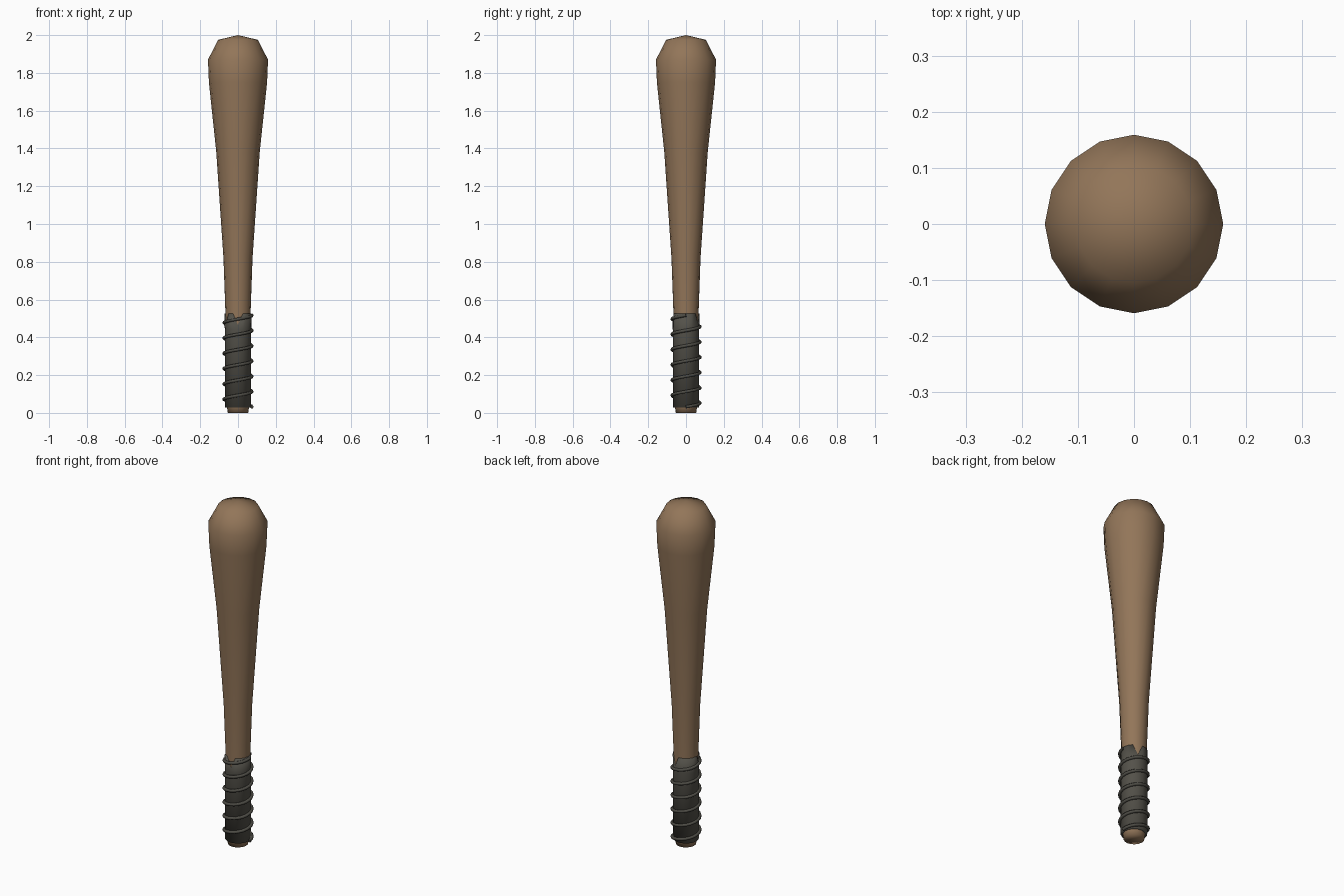
import bpy, bmesh
from math import cos, sin, pi, tau

cube = bpy.data.objects.get("Cube")
if cube:
    bpy.data.objects.remove(cube, do_unlink=True)

SIDES = 16


def material(name, colour):
    m = bpy.data.materials.new(name)
    m.use_nodes = True
    m.diffuse_color = (*colour, 1)
    m.node_tree.nodes["Principled BSDF"].inputs["Base Color"].default_value = (*colour, 1)
    return m


def finish(name, bm, mat):
    bmesh.ops.recalc_face_normals(bm, faces=bm.faces)
    for f in bm.faces:
        f.smooth = True
    mesh = bpy.data.meshes.new(name)
    bm.to_mesh(mesh)
    bm.free()
    mesh.materials.append(mat)
    obj = bpy.data.objects.new(name, mesh)
    bpy.context.collection.objects.link(obj)
    return obj


def lathe(bm, profile):
    """Stack rings of (radius, height) and return them."""
    rings = [[bm.verts.new((r * cos(tau * i / SIDES), r * sin(tau * i / SIDES), z))
              for i in range(SIDES)] for r, z in profile]
    for a, b in zip(rings, rings[1:]):
        for i in range(SIDES):
            j = (i + 1) % SIDES
            bm.faces.new((a[i], a[j], b[j], b[i]))
    return rings


wood = material("warm wood", (0.29, 0.18, 0.10))
wrap = material("dark grip wrap", (0.088, 0.083, 0.068))
metal = material("dark wire", (0.075, 0.072, 0.060))

# Tapered wooden body with a low domed end
bm = bmesh.new()
rings = lathe(bm, [(0.054, 0), (0.060, 0.04), (0.064, 0.45), (0.069, 0.6), (0.077, 0.82),
                   (0.115, 1.38), (0.154, 1.75), (0.159, 1.87), (0.105, 1.975)])
bm.faces.new(rings[0])
tip = bm.verts.new((0, 0, 2))
for i in range(SIDES):
    bm.faces.new((rings[-1][i], rings[-1][(i + 1) % SIDES], tip))
finish("bat_body", bm, wood)

# Grip wrap with a few notches along its upper edge
bm = bmesh.new()
rings = lathe(bm, [(0.058, 0.028), (0.069, 0.03), (0.070, 0.44), (0.0715, 0.525), (0.060, 0.525)])
for i in (3, 9, 12):
    for ring in rings[-2:]:
        ring[i].co.z = 0.465
finish("grip_wrap", bm, wrap)

# Wire coiled six times around the grip
TURNS, STEPS = 6, 20
curve = bpy.data.curves.new("grip_wire", "CURVE")
curve.dimensions = "3D"
curve.bevel_depth = 0.009
curve.bevel_resolution = 1
curve.use_fill_caps = True
spline = curve.splines.new("POLY")
count = TURNS * STEPS
spline.points.add(count)
for k, p in enumerate(spline.points):
    t = tau * k / STEPS
    p.co = (0.074 * cos(t), 0.074 * sin(t), 0.032 + 0.485 * k / count, 1)
spline.use_smooth = True
curve.materials.append(metal)
wire = bpy.data.objects.new("grip_wire", curve)
bpy.context.collection.objects.link(wire)
